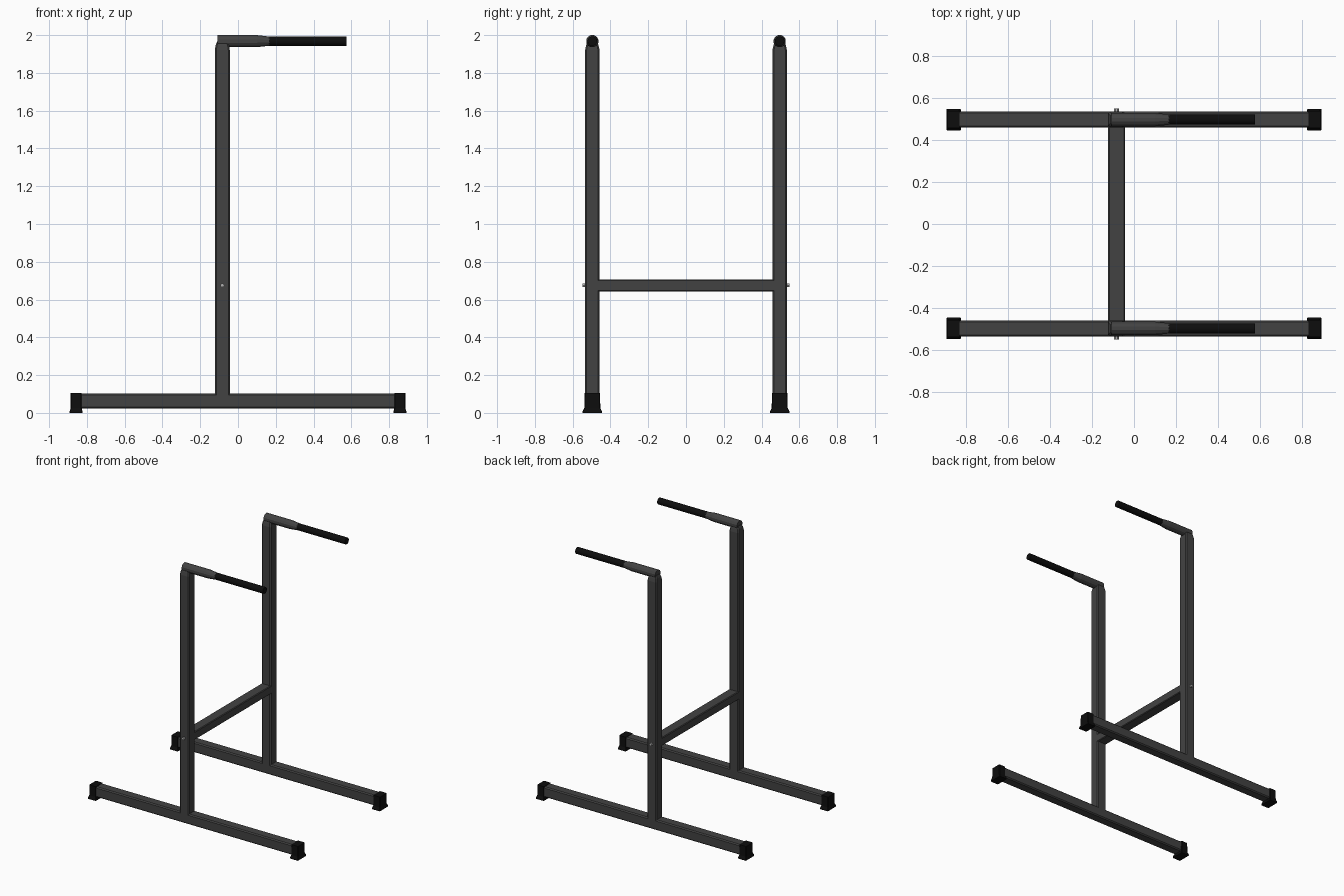
import bpy, bmesh, math
from mathutils import Vector

if "Cube" in bpy.data.objects:
    bpy.data.objects.remove(bpy.data.objects["Cube"])


def material(name, v):
    m = bpy.data.materials.new(name)
    m.diffuse_color = (v, v, v, 1)
    m.use_nodes = True
    m.node_tree.nodes["Principled BSDF"].inputs["Base Color"].default_value = m.diffuse_color
    return m


FRAME = material("dark grey steel", 0.055)
RUBBER = material("black rubber", 0.004)
BOLT = material("light grey bolt", 0.45)

Y = 0.496      # side frame offset
PX = -0.083    # post position


def square(a, b, c):
    """Rectangular section with cut corners."""
    return [(a, -b + c), (a, b - c), (a - c, b), (-a + c, b),
            (-a, b - c), (-a, -b + c), (-a + c, -b), (a - c, -b)]


def ring(r, n):
    return [(r * math.cos(2 * math.pi * (i + .5) / n),
             r * math.sin(2 * math.pi * (i + .5) / n)) for i in range(n)]


def loft(name, origin, axis, sections, mat, smooth=False):
    """Join sections (distance, outline) along an axis and cap both ends."""
    u, v, w = {"x": ((0, 1, 0), (0, 0, 1), (1, 0, 0)),
               "y": ((0, 0, 1), (1, 0, 0), (0, 1, 0)),
               "z": ((1, 0, 0), (0, 1, 0), (0, 0, 1))}[axis]
    u, v, w, o = Vector(u), Vector(v), Vector(w), Vector(origin)
    bm = bmesh.new()
    rows = [[bm.verts.new(o + u * p + v * q + w * d) for p, q in pts]
            for d, pts in sections]
    n = len(rows[0])
    for r0, r1 in zip(rows, rows[1:]):
        for i in range(n):
            j = (i + 1) % n
            bm.faces.new((r0[i], r0[j], r1[j], r1[i]))
    bm.faces.new(rows[0][::-1])
    bm.faces.new(rows[-1])
    bmesh.ops.recalc_face_normals(bm, faces=bm.faces)
    me = bpy.data.meshes.new(name)
    bm.to_mesh(me)
    bm.free()
    me.materials.append(mat)
    ob = bpy.data.objects.new(name, me)
    bpy.context.collection.objects.link(ob)
    if smooth:
        bpy.ops.object.select_all(action="DESELECT")
        ob.select_set(True)
        bpy.context.view_layer.objects.active = ob
        bpy.ops.object.shade_smooth_by_angle(angle=math.radians(35))
    return ob


for side, s in (("front", -1), ("back", 1)):
    y = s * Y
    # floor rail
    rail = square(0.0385, 0.0395, 0.008)
    loft(side + "_floor_rail", (0, y, 0.062), "x",
         [(-0.84, rail), (0.84, rail)], FRAME)
    # upright post with a pinched top
    full = square(0.0395, 0.0385, 0.008)
    loft(side + "_post", (PX, y, 0), "z",
         [(0.09, full), (1.92, full),
          (1.945, square(0.036, 0.033, 0.008)),
          (1.965, square(0.028, 0.026, 0.008))], FRAME)
    # rubber feet with flared soles
    for end, e in (("left", -1), ("right", 1)):
        loft(f"{side}_{end}_foot", (e * 0.857, y, 0), "z",
             [(0, square(0.034, 0.051, 0.002)),
              (0.008, square(0.034, 0.051, 0.002)),
              (0.026, square(0.029, 0.0425, 0.004)),
              (0.104, square(0.029, 0.041, 0.004))], RUBBER)
    # handle sleeve tapering to the grip
    loft(side + "_handle_sleeve", (0, y, 1.968), "x",
         [(-0.108, ring(0.033, 12)), (0.10, ring(0.033, 12)),
          (0.168, ring(0.025, 12))], FRAME)
    # rubber grip
    loft(side + "_grip", (0, y, 1.968), "x",
         [(0.16, ring(0.025, 16)), (0.575, ring(0.025, 16))], RUBBER, True)
    # bolt head and its washer
    loft(side + "_bolt", (PX, y, 0.675), "y",
         [(s * 0.03, ring(0.011, 6)), (s * 0.053, ring(0.011, 6))], BOLT)

# cross bar between the posts
bar = square(0.0315, 0.0395, 0.005)
loft("cross_bar", (PX, 0, 0.6745), "y",
     [(-Y + 0.03, bar), (Y - 0.03, bar)], FRAME)
